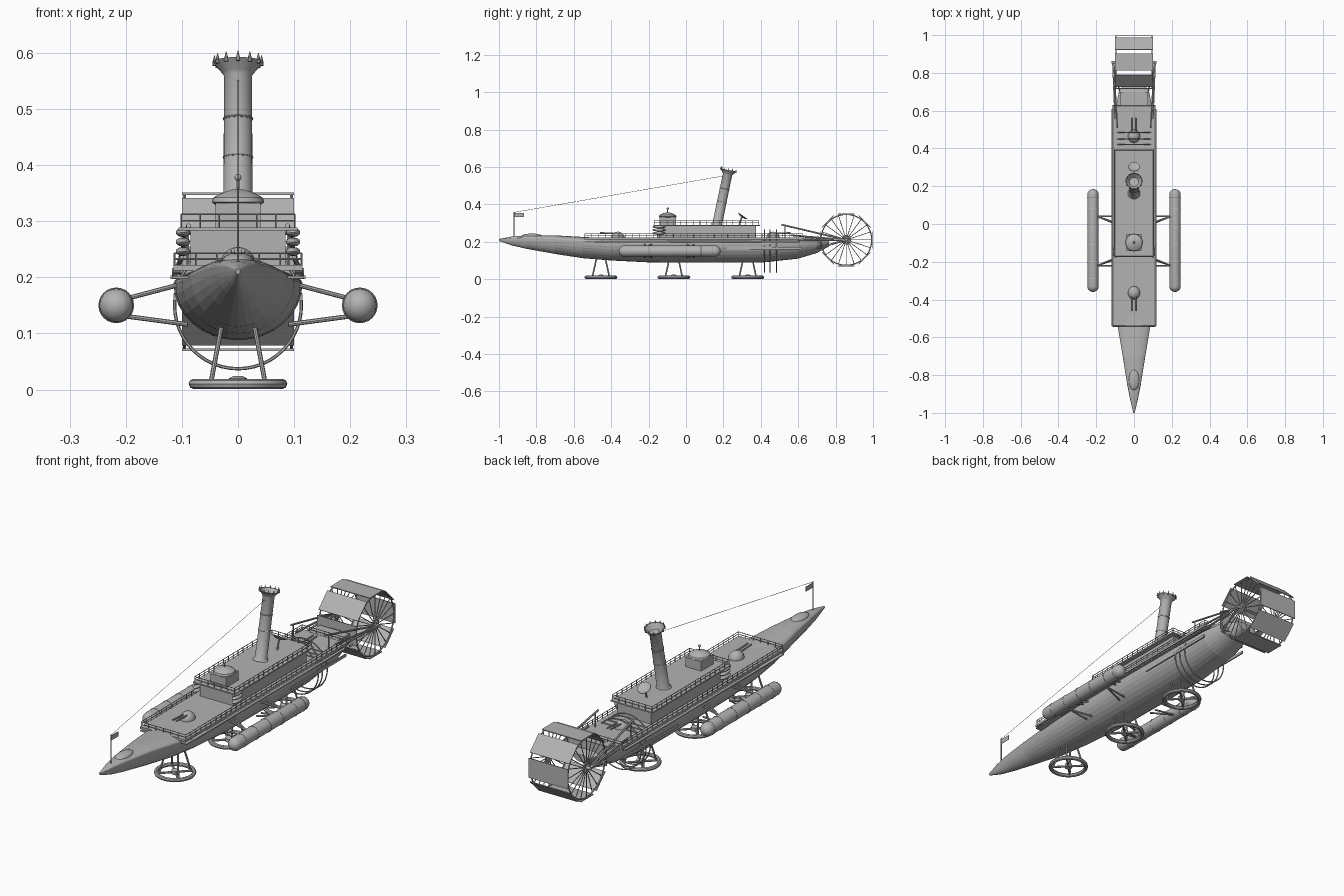
import bpy, bmesh
from math import sin, cos, pi, radians
from mathutils import Vector, Matrix

if "Cube" in bpy.data.objects:
    bpy.data.objects.remove(bpy.data.objects["Cube"])

grey = bpy.data.materials.new("plain grey")
grey.use_nodes = True
grey.diffuse_color = (0.45, 0.45, 0.45, 1)
grey.node_tree.nodes["Principled BSDF"].inputs["Base Color"].default_value = grey.diffuse_color
round_parts = []


def finish(name, bm, loc=(0, 0, 0), rot=(0, 0, 0), smooth=False):
    bmesh.ops.recalc_face_normals(bm, faces=bm.faces)
    mesh = bpy.data.meshes.new(name)
    bm.to_mesh(mesh)
    bm.free()
    mesh.materials.append(grey)
    ob = bpy.data.objects.new(name, mesh)
    ob.location, ob.rotation_euler = loc, rot
    bpy.context.collection.objects.link(ob)
    if smooth:
        round_parts.append(ob)
    return ob


def box(name, size, loc, rot=(0, 0, 0)):
    bm = bmesh.new()
    bmesh.ops.create_cube(bm, size=1, matrix=Matrix.Diagonal((*size, 1)))
    return finish(name, bm, loc, rot)


def rods(name, pairs, r, sides=6):
    bm = bmesh.new()
    for a, b in pairs:
        a, b = Vector(a), Vector(b)
        d = b - a
        m = Matrix.Translation((a + b) / 2) @ d.to_track_quat('Z', 'Y').to_matrix().to_4x4()
        bmesh.ops.create_cone(bm, cap_ends=True, segments=sides, radius1=r, radius2=r,
                              depth=d.length, matrix=m)
    return finish(name, bm)


def loft(bm, rings, closed=False):
    n = len(rings[0])
    for i in range(len(rings) - (0 if closed else 1)):
        a, b = rings[i], rings[(i + 1) % len(rings)]
        for j in range(n):
            k = (j + 1) % n
            bm.faces.new((a[j], a[k], b[k], b[j]))
    if not closed:
        bm.faces.new(rings[0])
        bm.faces.new(rings[-1])


def lathe(name, profile, loc=(0, 0, 0), rot=(0, 0, 0), seg=24):
    bm = bmesh.new()
    rings = [[bm.verts.new((max(r, 0.0005) * cos(2 * pi * j / seg),
                            max(r, 0.0005) * sin(2 * pi * j / seg), z)) for j in range(seg)]
             for r, z in profile]
    loft(bm, rings)
    return finish(name, bm, loc, rot, True)


def ring(name, R, r, loc, rot=(0, 0, 0), seg=40, sides=8):
    bm = bmesh.new()
    rings = []
    for i in range(seg):
        a = 2 * pi * i / seg
        rings.append([bm.verts.new(((R + r * cos(t)) * cos(a), (R + r * cos(t)) * sin(a), r * sin(t)))
                      for t in (2 * pi * j / sides for j in range(sides))])
    loft(bm, rings, True)
    return finish(name, bm, loc, rot, True)


def dome(name, rx, ry, rz, loc):
    bm = bmesh.new()
    bmesh.ops.create_uvsphere(bm, u_segments=20, v_segments=12, radius=1,
                              matrix=Matrix.Diagonal((rx, ry, rz, 1)))
    return finish(name, bm, loc, (0, 0, 0), True)


def railing(name, hx, y0, y1, z, h):
    corners = [(-hx, y0), (hx, y0), (hx, y1), (-hx, y1)]
    pairs = []
    for i in range(4):
        a, b = Vector(corners[i]), Vector(corners[(i + 1) % 4])
        n = max(1, round((b - a).length / 0.036))
        for k in range(n):
            p = a.lerp(b, k / n)
            pairs.append(((p.x, p.y, z), (p.x, p.y, z + h)))
        for f in (0.5, 1):
            pairs.append(((a.x, a.y, z + h * f), (b.x, b.y, z + h * f)))
    rods(name, pairs, 0.0016, 5)


# Hull: stations of y, half width, bottom, top
stations = [(-1, .004, .205, .215), (-.93, .02, .18, .228), (-.85, .036, .162, .234),
            (-.7, .06, .135, .234), (-.55, .085, .112, .226), (-.4, .1, .1, .217),
            (-.2, .112, .09, .215), (.1, .115, .088, .215), (.4, .113, .088, .215),
            (.6, .1, .11, .22), (.7, .08, .14, .22), (.765, .035, .175, .208)]
bm = bmesh.new()
sections = []
for y, w, zb, zt in stations:
    zc = zb + (zt - zb) * 0.8
    sections.append([bm.verts.new((w * cos(t), y, zc + sin(t) * ((zt - zc) if sin(t) > 0 else (zc - zb))))
                     for t in (2 * pi * j / 32 for j in range(32))])
loft(bm, sections)
finish("hull", bm)
dome("bow_hatch", .028, .055, .014, (0, -.825, .23))

# Decks and deckhouse
box("main_deck", (.23, 1.175, .01), (0, .042, .217))
box("deckhouse", (.17, .53, .062), (0, .11, .253))
box("upper_deck", (.212, .57, .006), (0, .11, .286))
box("aft_housing", (.15, .08, .012), (0, .66, .217))
railing("main_railing", .113, -.54, .625, .222, .021)
railing("upper_railing", .101, -.17, .39, .289, .023)
for s in (-1, 1):
    box("side_strake", (.012, 1.1, .006), (s * .114, .06, .2))
    box("bow_fin", (.03, .16, .004), (s * .103, -.46, .2))
    box("side_panel", (.006, .4, .012), (s * .112, .42, .165))
    for i in range(3):
        dome("stowed_float", .013, .035, .008, (s * .098, -.145, .246 + i * .017))

# Cupola with mast knob
box("cupola_base", (.08, .09, .045), (0, -.098, .31))
lathe("cupola_dome", [(.036, .326), (.047, .334), (.044, .342), (.03, .35), (.012, .356), (0, .357)], (0, -.098, 0))
rods("cupola_mast", [((0, -.098, .35), (0, -.098, .375))], .003)
dome("cupola_knob", .006, .006, .006, (0, -.098, .378))

# Raked funnel with bands and spiked crown
rake = (-.207, 0, 0)
foot = Vector((0, .165, .287))
tilt = Matrix.Rotation(rake[0], 4, 'X')
lathe("funnel", [(.034, 0), (.026, .012), (.025, .278), (.029, .284), (.045, .303), (.041, .303),
                 (.024, .28), (0, .28)], foot, rake, 28)
for d in (.13, .2):
    ring("funnel_band", .0255, .002, foot + tilt @ Vector((0, 0, d)), rake, 28, 6)
for i in range(12):
    a = 2 * pi * i / 12
    lathe("crown_spike", [(.004, -.004), (.003, .004), (0, .014)],
          foot + tilt @ Vector((.042 * cos(a), .042 * sin(a), .301)), rake, 6)

# Dish behind the funnel
rods("dish_post", [((0, .285, .287), (0, .297, .33))], .004)
lathe("dish", [(0, 0), (.016, .003), (.03, .01), (.029, .012), (.015, .006), (0, .003)],
      (0, .297, .33), (radians(-35), 0, 0))

# Gun turrets
for y, s in ((-.365, -1), (.465, 1)):
    dome("gun_turret", .032, .036, .032, (0, y, .222))
    rods("gun_barrels", [((x, y, .243), (x, y + s * .095, .248)) for x in (-.009, .009)], .004, 8)
rods("aft_gun_bars", [((-.088, y, .226), (.088, y, .226)) for y in (.42, .45, .485)], .003)

# Flagstaff, flag and stay wire
rods("flagstaff", [((0, -.92, .215), (0, -.92, .36))], .0025)
box("flag", (.002, .052, .022), (0, -.893, .343))
rods("stay_wire", [((0, -.92, .357), (0, .205, .553))], .001, 4)

# Side pontoons with bands and struts
for s in (-1, 1):
    x = s * .217
    caps = [(.03 * sin(a), .03 - .03 * cos(a)) for a in (pi / 2 * i / 5 for i in range(6))]
    lathe("pontoon", caps + [(r, .545 - z) for r, z in reversed(caps)], (x, .185, .15), (pi / 2, 0, 0))
    for y in (-.29, -.2, -.11, -.02, .08, .14):
        ring("pontoon_band", .03, .0018, (x, y, .15), (pi / 2, 0, 0), 24, 6)
    struts = []
    for y in (-.22, .04):
        for dy in (0, .035 if y < 0 else -.035):
            struts += [((s * .195, y, .163), (s * .108, y + dy, .186)),
                       ((s * .195, y, .13), (s * .09, y + dy, .116))]
    rods("pontoon_struts", struts, .0042, 8)

# Landing rings on splayed legs
for y in (-.455, -.065, .33):
    ring("landing_ring", .079, .009, (0, y, .01))
    lathe("landing_hub", [(.016, .004), (.016, .02), (.008, .024)], (0, y, 0), seg=16)
    rods("landing_spokes", [((0, y, .011), (.078 * cos(a), y + .078 * sin(a), .011))
                            for a in (pi / 4 + pi / 2 * i for i in range(4))], .005, 8)
    rods("landing_legs", [((u * .048, y + v * .045, .014), (u * .03, y + v * .024, .11))
                          for u in (-1, 1) for v in (-1, 1)], .0042, 8)

# Hoops round the stern
for y in (.42, .45, .485):
    ring("stern_hoop", .113, .003, (0, y, .15), (pi / 2, 0, 0), 48, 6)

# Stern paddle wheel
hub = Vector((0, .857, .21))


def around(x, radius, a):
    return hub + Vector((x, radius * cos(a), radius * sin(a)))


for s in (-1, 1):
    x = s * .095
    ring("wheel_rim", .136, .003, hub + Vector((x, 0, 0)), (0, pi / 2, 0), 48, 6)
    ring("wheel_hub_ring", .022, .004, hub + Vector((x, 0, 0)), (0, pi / 2, 0), 20, 6)
    rods("wheel_spokes", [(around(x, 0, 0), around(x, .136, 2 * pi * i / 20)) for i in range(20)], .002, 5)
    rods("drive_rods", [((s * .088, .51, .292), around(s * .108, 0, 0)),
                        ((s * .1, .56, .235), around(s * .112, 0, 0))], .0045)
    rods("wheel_bracket", [((s * .098, .6, .21), around(s * .112, 0, 0)),
                           ((s * .075, .7, .165), around(s * .112, 0, 0))], .005)
    rods("rod_post", [((s * .09, .53, .22), (s * .09, .53, .288))], .003)
rods("wheel_axle", [(around(-.118, 0, 0), around(.118, 0, 0))], .007, 12)
for i in range(8):
    a = pi / 2 + i * pi / 4
    box("paddle", (.2, .09, .004), around(0, .139, a), (a - pi / 2, 0, 0))

# Smooth the round parts, keeping hard edges
for ob in bpy.context.selected_objects:
    ob.select_set(False)
for ob in round_parts:
    ob.select_set(True)
bpy.context.view_layer.objects.active = round_parts[0]
bpy.ops.object.shade_smooth_by_angle(angle=radians(35))
